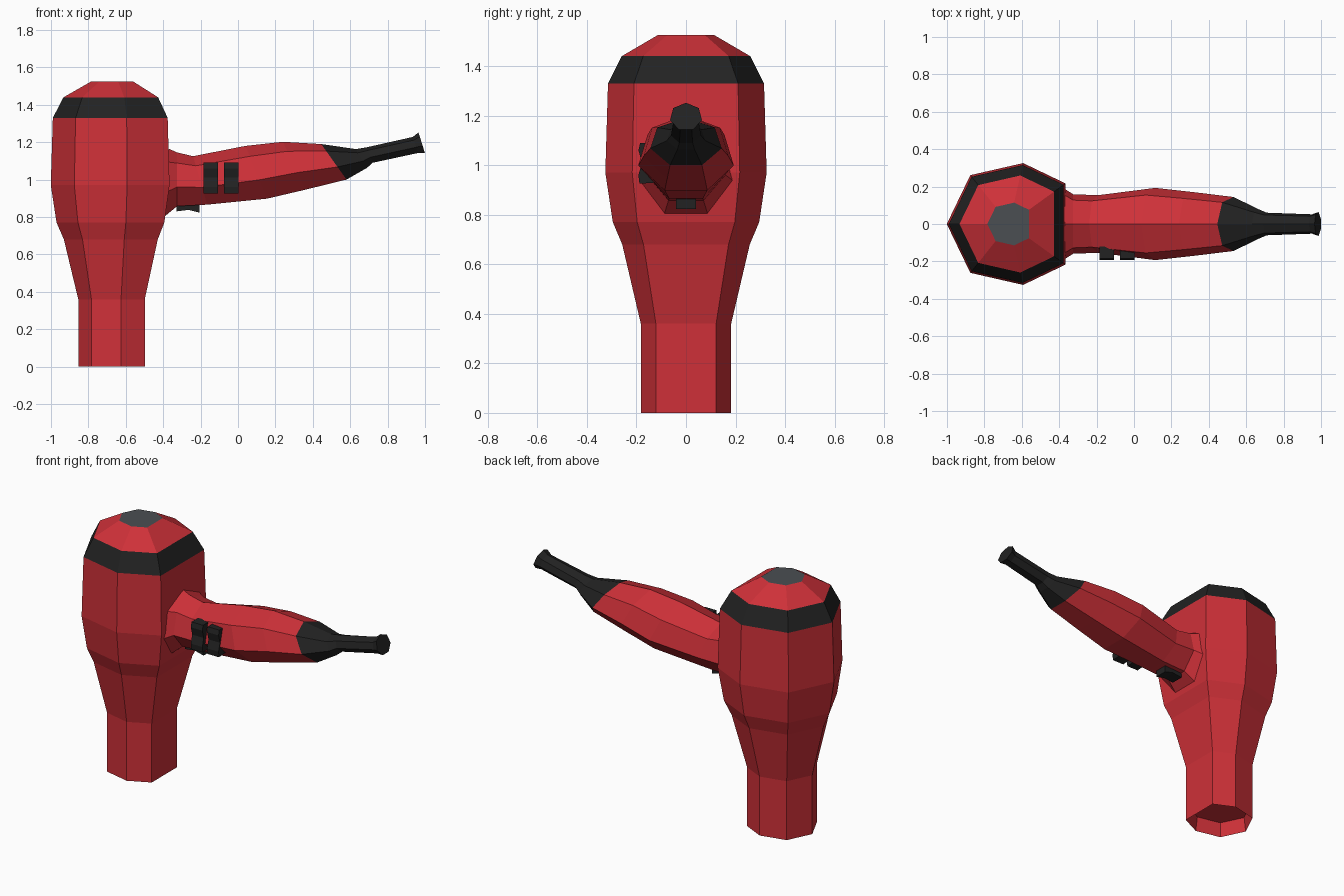
import bpy, bmesh, math
from mathutils import Vector

if "Cube" in bpy.data.objects:
    bpy.data.objects.remove(bpy.data.objects["Cube"])


def material(name, rgb):
    m = bpy.data.materials.new(name)
    m.diffuse_color = (*rgb, 1)
    m.use_nodes = True
    m.node_tree.nodes["Principled BSDF"].inputs["Base Color"].default_value = m.diffuse_color
    return m


RED = material("red plastic", (0.62, 0.03, 0.04))
BLACK = material("black rubber", (0.016, 0.016, 0.016))
GREY = material("grey cap", (0.07, 0.077, 0.085))


def loft(name, rings, mats, colour_rule):
    """Skin closed rings of points; colour_rule(i) gives the slot of band i."""
    bm = bmesh.new()
    loops = [[bm.verts.new(p) for p in ring] for ring in rings]
    n = len(loops[0])
    for i, (a, b) in enumerate(zip(loops, loops[1:])):
        for k in range(n):
            f = bm.faces.new((a[k], a[(k + 1) % n], b[(k + 1) % n], b[k]))
            f.material_index = colour_rule(i)
    bm.faces.new(loops[0]).material_index = colour_rule(0)
    bm.faces.new(loops[-1]).material_index = colour_rule(len(rings) - 1)
    bmesh.ops.recalc_face_normals(bm, faces=bm.faces)
    me = bpy.data.meshes.new(name)
    bm.to_mesh(me)
    bm.free()
    for m in mats:
        me.materials.append(m)
    ob = bpy.data.objects.new(name, me)
    bpy.context.collection.objects.link(ob)
    return ob


# Motor housing and nozzle: seven-sided tube with a recessed outlet
half = [(-0.623, 0.782), (0.2225, 0.975), (0.901, 0.65)]
outline = [(-1, 0)] + half + [(x, -y) for x, y in reversed(half)]
profile = [(0.09, 0.175), (0, 0.187), (0.36, 0.187), (0.68, 0.264), (0.77, 0.303),
           (0.97, 0.334), (1.33, 0.323), (1.44, 0.266), (1.525, 0.117)]
rings = [[(-0.667 + r * x, r * y, z) for x, y in outline] for z, r in profile]
loft("housing", rings, [RED, BLACK, GREY], lambda i: {6: 1, 8: 2}.get(i, 0))


# Handle: tilted heptagon sections given by top point, bottom point, half width
def section(tx, tz, bx, bz, ry):
    top, bottom = Vector((tx, 0, tz)), Vector((bx, 0, bz))
    pts = []
    for k in range(7):
        a = math.tau * k / 7
        t = (1 - math.cos(a)) / 1.901
        p = top.lerp(bottom, t)
        p.y = ry * math.sin(a)
        pts.append(p)
    return pts


grip = [(-0.37, 1.165, -0.39, 0.805, 0.20), (-0.325, 1.145, -0.325, 0.858, 0.163),
        (-0.24, 1.125, -0.165, 0.866, 0.158), (0.04, 1.18, 0.155, 0.898, 0.198),
        (0.24, 1.202, 0.36, 0.946, 0.175), (0.445, 1.19, 0.58, 1.0, 0.148)]
cord = [grip[-1], (0.63, 1.163, 0.69, 1.063, 0.08), (0.69, 1.173, 0.72, 1.09, 0.062),
        (0.935, 1.228, 0.962, 1.142, 0.053), (0.965, 1.252, 0.999, 1.143, 0.066)]
loft("handle", [section(*s) for s in grip], [RED], lambda i: 0)
loft("cord_sleeve", [section(*s) for s in cord], [BLACK], lambda i: 0)

# Rocker switches on the front of the handle, with a shallow dip
rocker = [(-0.12, 0.93), (-0.188, 0.925), (-0.192, 0.96), (-0.178, 1.01),
          (-0.192, 1.06), (-0.185, 1.09), (-0.12, 1.09)]
for n, x in enumerate((-0.185, -0.075)):
    loft(f"switch_{n + 1}", [[(px, y, z) for y, z in rocker] for px in (x, x + 0.078)],
         [BLACK], lambda i: 0)

# Trigger button under the handle
trigger = [(-0.33, 0.91), (-0.33, 0.83), (-0.265, 0.838), (-0.205, 0.823), (-0.205, 0.91)]
loft("trigger", [[(x, y, z) for x, z in trigger] for y in (-0.04, 0.04)],
     [BLACK], lambda i: 0)
